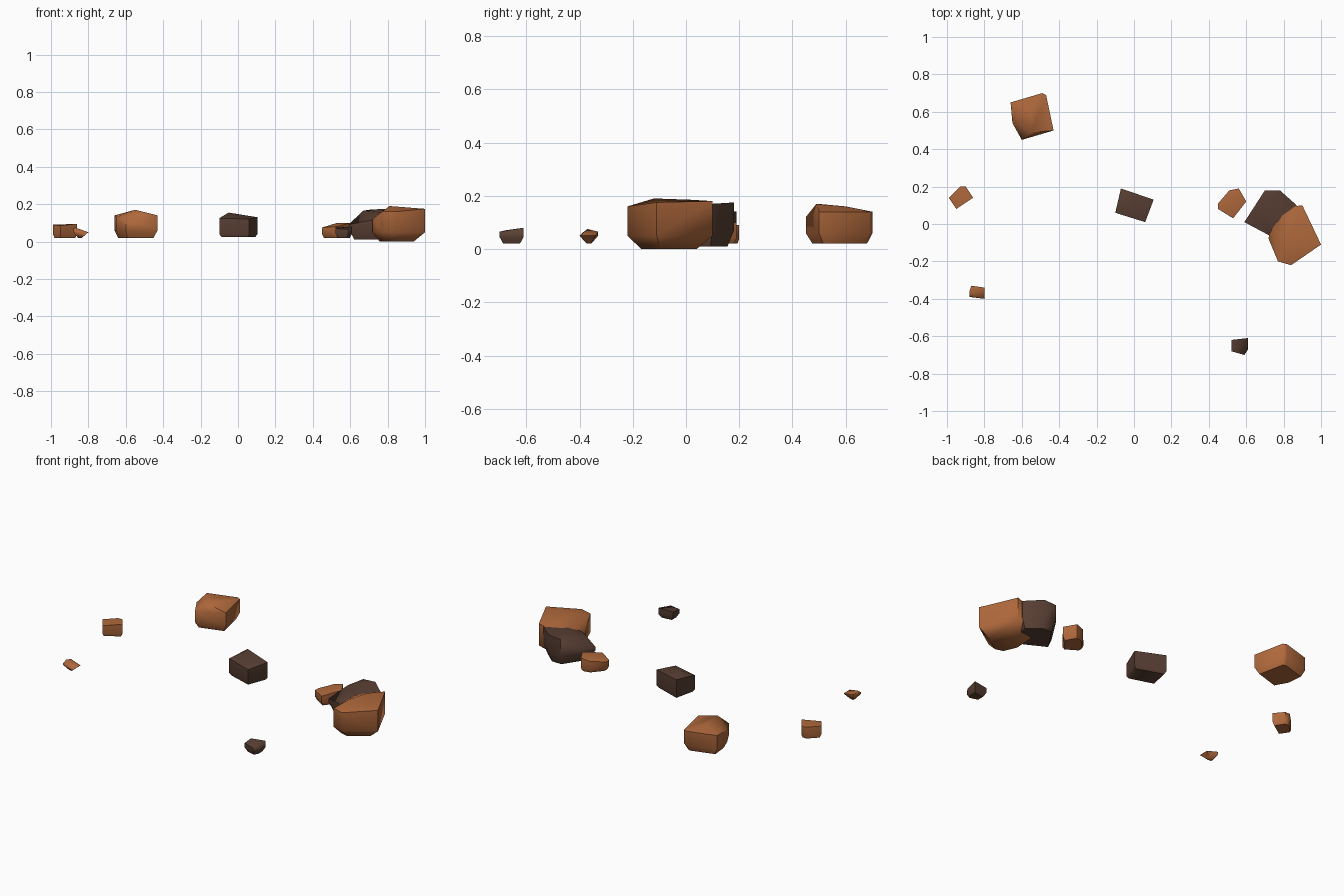
import bpy
import bmesh
from math import radians
from mathutils import Vector

default_cube = bpy.data.objects.get("Cube")
if default_cube:
    bpy.data.objects.remove(default_cube, do_unlink=True)


def make_material(name, colour):
    material = bpy.data.materials.new(name)
    material.use_nodes = True
    material.diffuse_color = colour
    shader = material.node_tree.nodes["Principled BSDF"]
    shader.inputs["Base Color"].default_value = colour
    return material


rust = make_material("rust orange stone", (0.43, 0.14, 0.045, 1))
umber = make_material("dark umber stone", (0.10, 0.05, 0.034, 1))


def rock(name, material, rim, floor, belt, taper, crown=()):
    """Hull of a sloping rim, a belt under it and a tapered base.

    All positions are hundredths of a unit; rim and crown hold x, y, z."""
    mesh = bmesh.new()
    points = [Vector(p) / 100 for p in rim]
    centre = sum(points, Vector()) / len(points)
    base = []
    for point in points:
        foot = centre.lerp(point, taper)
        base.append(Vector((foot.x, foot.y, floor / 100)))
        base.append(Vector((point.x, point.y, min(belt / 100, point.z))))
    peaks = [Vector(p) / 100 for p in crown]
    for point in points + base + peaks:
        mesh.verts.new(point)
    bmesh.ops.remove_doubles(mesh, verts=mesh.verts[:], dist=0.002)
    hull = bmesh.ops.convex_hull(mesh, input=mesh.verts[:])
    spare = [v for v in mesh.verts if not v.link_faces]
    spare += [v for v in hull["geom_interior"]
              if isinstance(v, bmesh.types.BMVert) and v not in spare]
    bmesh.ops.delete(mesh, geom=spare, context="VERTS")
    bmesh.ops.dissolve_limit(mesh, angle_limit=radians(4),
                             verts=mesh.verts[:], edges=mesh.edges[:])
    bmesh.ops.recalc_face_normals(mesh, faces=mesh.faces[:])

    # Soft facets, with only the strongest corners left crisp
    for face in mesh.faces:
        face.smooth = True
    for edge in mesh.edges:
        edge.smooth = edge.calc_face_angle(0) < radians(55)

    data = bpy.data.meshes.new(name)
    mesh.to_mesh(data)
    mesh.free()
    data.materials.append(material)
    stone = bpy.data.objects.new(name, data)
    bpy.context.collection.objects.link(stone)
    return stone


# Cluster on the left side
rock("large_rust_rock", rust,
     [(72, -8, 12), (77, -20, 16), (84, -22, 16), (100, -11, 17.5),
      (90, 10, 18), (73, 8, 13)],
     floor=0, belt=5, taper=0.65, crown=[(81, -12, 19), (84, 2, 18.5)])
rock("large_umber_rock", umber,
     [(59, 1, 9), (70, 18, 17), (78, 18, 17.5), (87, 10, 17),
      (84, -4, 15), (74, -7, 12)],
     floor=1, belt=7, taper=0.8, crown=[(67, 8, 16.5)])
rock("small_cluster_rock", rust,
     [(45, 8, 7.5), (45, 11, 7.5), (51, 18, 9), (56, 19, 10),
      (60, 12, 10), (53, 3, 8)],
     floor=2, belt=4, taper=0.85, crown=[(53, 13, 10)])

# Scattered stones
rock("centre_rock", umber,
     [(-10, 6, 12.5), (-7, 19, 14), (10.5, 13, 13), (6, 1, 12)],
     floor=2.5, belt=4, taper=0.88, crown=[(-5, 11, 15.5)])
rock("back_rock", rust,
     [(-66, 65, 14), (-49, 70, 14), (-47, 69, 14), (-43, 50, 14),
      (-60, 45, 12), (-65, 54, 13)],
     floor=2, belt=6, taper=0.82, crown=[(-55, 49, 17), (-55, 60, 16)])
rock("right_rock", rust,
     [(-99, 14, 9), (-93, 20, 9), (-90, 20, 9), (-86, 14, 9.5),
      (-95, 8, 8.5)],
     floor=2, belt=4, taper=0.86)
rock("right_pebble", rust,
     [(-88, -36, 7), (-87, -33, 6.5), (-80, -34, 5), (-80, -40, 5),
      (-88, -39, 6)],
     floor=2, belt=5, taper=0.25, crown=[(-87, -37, 7.5)])
rock("front_pebble", umber,
     [(52, -62, 7.5), (61, -61, 8), (61, -67, 6), (59, -70, 6.5),
      (52, -68, 7)],
     floor=2, belt=4.5, taper=0.7)
